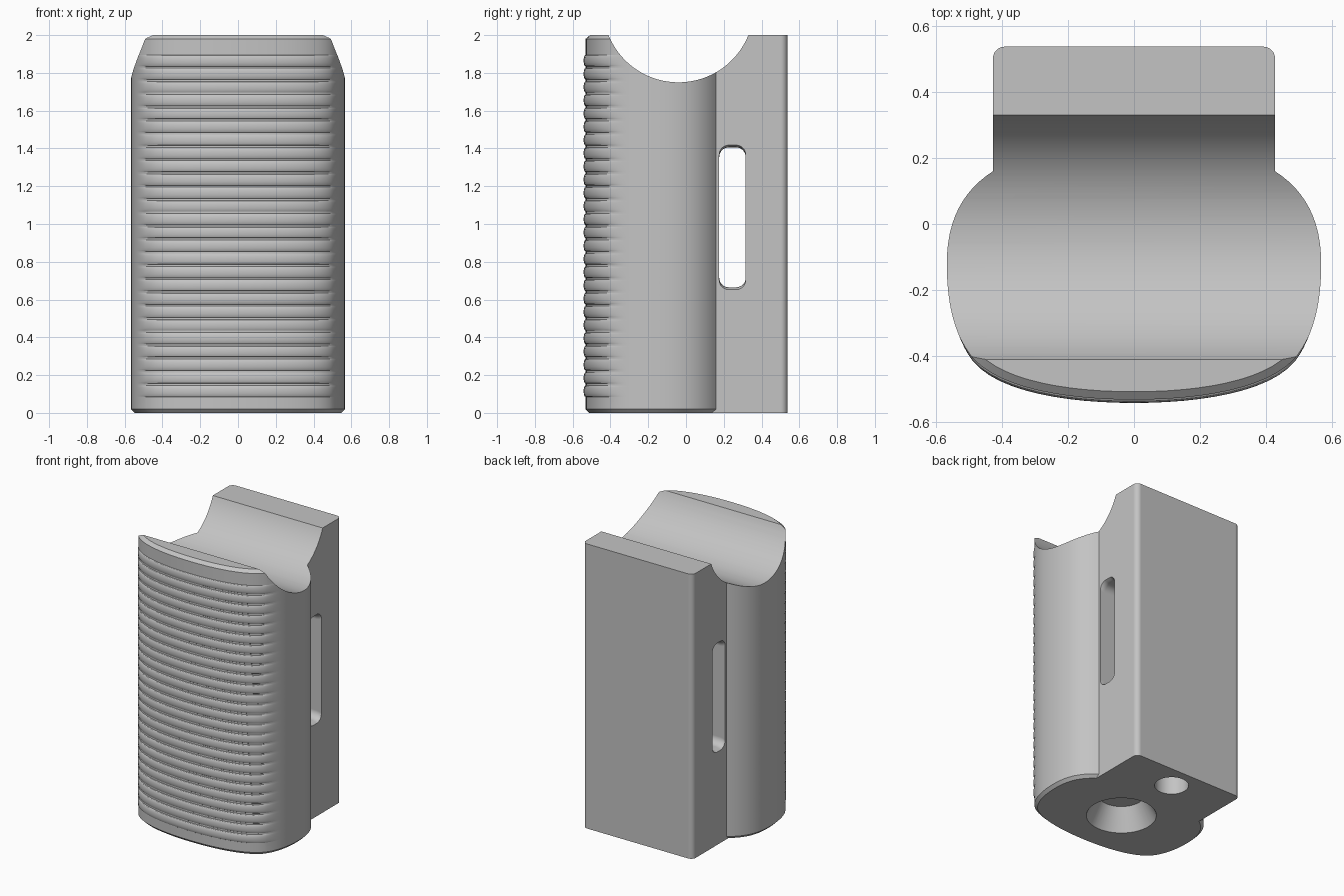
import bpy, bmesh, math
from mathutils import Vector, geometry

cube = bpy.data.objects.get("Cube")
if cube:
    bpy.data.objects.remove(cube, do_unlink=True)

grey = bpy.data.materials.new("matte_grey")
grey.use_nodes = True
grey.diffuse_color = (0.55, 0.55, 0.55, 1)
grey.node_tree.nodes["Principled BSDF"].inputs["Base Color"].default_value = (0.55, 0.55, 0.55, 1)


def loft(name, rings):
    """Closed solid skinned through equal-length rings of points."""
    bm = bmesh.new()
    rows = [[bm.verts.new(p) for p in ring] for ring in rings]
    n = len(rows[0])
    for a, b in zip(rows, rows[1:]):
        for i in range(n):
            j = (i + 1) % n
            bm.faces.new((a[i], a[j], b[j], b[i]))
    bm.faces.new(rows[0][::-1])
    bm.faces.new(rows[-1])
    bmesh.ops.recalc_face_normals(bm, faces=bm.faces[:])
    mesh = bpy.data.meshes.new(name)
    bm.to_mesh(mesh)
    bm.free()
    mesh.materials.append(grey)
    obj = bpy.data.objects.new(name, mesh)
    bpy.context.collection.objects.link(obj)
    return obj


def rounded_rect(w, h, r, steps=8):
    """Centred rounded rectangle, counter-clockwise."""
    pts = []
    for k, (sx, sy) in enumerate(((1, 1), (-1, 1), (-1, -1), (1, -1))):
        for i in range(steps + 1):
            a = math.pi / 2 * (k + i / steps)
            pts.append((sx * (w / 2 - r) + r * math.cos(a), sy * (h / 2 - r) + r * math.sin(a)))
    return pts


def circle(r, y, z, n=64):
    return [(r * math.cos(2 * math.pi * i / n), y + r * math.sin(2 * math.pi * i / n), z) for i in range(n)]


def combine(target, tool, operation):
    mod = target.modifiers.new(operation.title(), 'BOOLEAN')
    mod.operation, mod.object, mod.solver = operation, tool, 'EXACT'
    tool.hide_render = True
    bpy.context.view_layer.objects.active = target
    bpy.ops.object.modifier_apply(modifier=mod.name)
    bpy.data.objects.remove(tool, do_unlink=True)


# Half outline of the grip, from the rear junction round to the front centre
curves = [((0.427, 0.16), (0.52, 0.10), (0.567, 0.01), (0.567, -0.12)),
          ((0.567, -0.12), (0.567, -0.24), (0.545, -0.34), (0.485, -0.41)),
          ((0.485, -0.41), (0.40, -0.50), (0.20, -0.532), (0.0, -0.532))]
half = [Vector((0.40, 0.175))]
for c in curves:
    part = geometry.interpolate_bezier(*[Vector(p) for p in c], 13)
    half += [p.to_2d() for p in part[:-1]]
front = Vector((0, -0.532))
outline = half + [front] + [Vector((-p.x, p.y)) for p in reversed(half)]
normals = []
for i, p in enumerate(outline):
    t = outline[(i + 1) % len(outline)] - outline[i - 1]
    normals.append(Vector((-t.y, t.x)).normalized())
if normals[len(half)].y > 0:
    normals = [-v for v in normals]


def grip_ring(z, inset=0.0, rib=0.0):
    ring = []
    for p, v in zip(outline, normals):
        f = min(max((-p.y - 0.32) / 0.16, 0), 1)
        q = p + v * (rib * f * f * (3 - 2 * f) - inset)
        ring.append((q.x, q.y, z))
    return ring


# Grip body: chamfered ends with rounded ribs fading out round the sides
rings = [grip_ring(0, 0.02), grip_ring(0.02)]
pitch, half_rib = 0.07, 0.03
for k in range(26):
    centre = 0.115 + k * pitch
    for i in range(9):
        a = math.pi * i / 8
        rings.append(grip_ring(centre - half_rib * math.cos(a), rib=0.01 * math.sin(a)))
rings += [grip_ring(1.98), grip_ring(2, 0.024)]
body = loft("grip_body", rings)

# Rear block with rounded upright edges
section = rounded_rect(0.854, 0.637, 0.035)
block = loft("rear_block", [[(x, y + 0.2185, z) for x, y in section] for z in (0, 2)])
combine(body, block, 'UNION')

# Saddle across the top
n = 128
saddle = loft("saddle_cutter", [[(x, -0.04 + 0.399 * math.cos(2 * math.pi * i / n),
                                  2.149 + 0.399 * math.sin(2 * math.pi * i / n))
                                 for i in range(n)] for x in (-0.8, 0.8)])
combine(body, saddle, 'DIFFERENCE')

# Strap slot through the block, slightly flared at its ends
stations = [(-0.44, 0.775), (-0.427, 0.765), (-0.41, 0.747), (-0.39, 0.74)]
stations += [(-x, h) for x, h in reversed(stations)]
slot = loft("slot_cutter", [[(x, 0.246 + y, 1.035 + z) for y, z in rounded_rect(0.14, h, 0.05)]
                            for x, h in stations])
combine(body, slot, 'DIFFERENCE')

# Tapered socket and round bore in the base
socket = loft("socket_cutter", [circle(0.228, -0.125, -0.01), circle(0.146, -0.125, 0.15)])
combine(body, socket, 'DIFFERENCE')
bore = loft("bore_cutter", [circle(0.108, 0.372, -0.01), circle(0.108, 0.372, 0.3)])
combine(body, bore, 'DIFFERENCE')

# Smooth shading with crisp edges and flat broad faces
bpy.ops.object.select_all(action='DESELECT')
body.select_set(True)
bpy.context.view_layer.objects.active = body
bpy.ops.object.shade_smooth_by_angle(angle=math.radians(30))
weighted = body.modifiers.new("Weighted Normals", 'WEIGHTED_NORMAL')
weighted.keep_sharp = True
